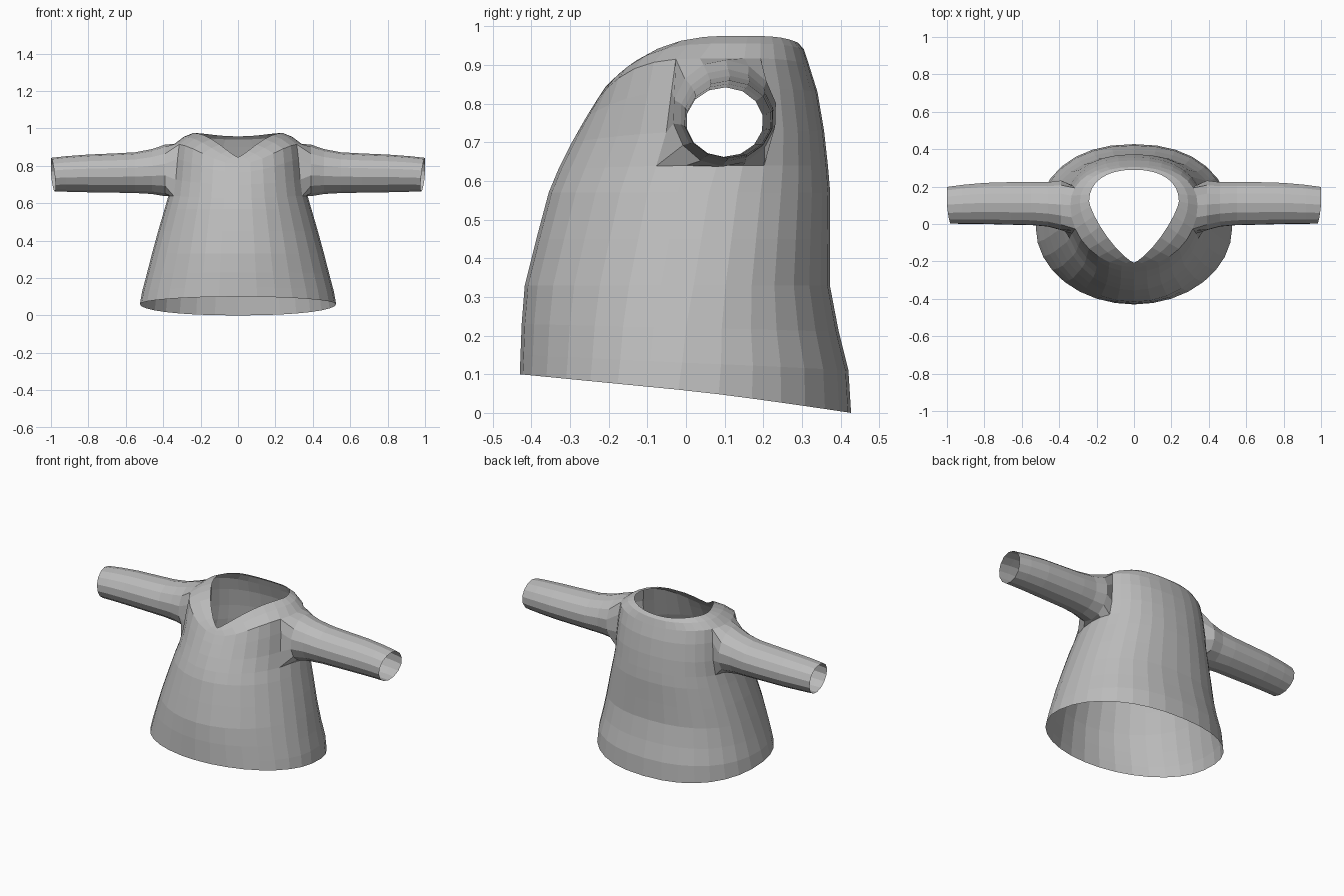
import bpy, bmesh, math

cube = bpy.data.objects.get("Cube")
if cube:
    bpy.data.objects.remove(cube, do_unlink=True)

SEGMENTS = 32
SLEEVE_ROWS = range(6, 9)      # body rows opened for the armholes

# Body rings, hem to neck:
# half width, front y, mid y, back y, front z, side z, back z, front roundness, height falloff
BODY = [
    (.525, -.43, -.02, .427, .10, .06, .0, 2.0, 1),
    (.512, -.428, -.01, .42, .15, .13, .11, 2.0, 1),
    (.488, -.425, 0, .395, .23, .22, .21, 2.0, 1),
    (.460, -.417, .02, .372, .33, .33, .33, 2.0, 1),
    (.427, -.387, .04, .372, .45, .45, .45, 2.0, 1),
    (.392, -.355, .06, .373, .57, .57, .57, 2.0, 1),
    (.372, -.330, .08, .367, .63, .64, .64, 2.0, 2),
    (.360, -.295, .10, .357, .70, .73, .73, 2.0, 2),
    (.350, -.258, .10, .340, .765, .84, .83, 2.0, 3),
    (.340, -.230, .10, .318, .81, .917, .90, 2.0, 4),
    (.290, -.217, .11, .305, .83, .955, .94, 1.65, 4),
    (.240, -.207, .12, .290, .845, .975, .957, 1.3, 4),
]

# Sleeve rings, shoulder to cuff: x, centre y, centre z, y radius, z radius
SLEEVE = [
    (.39, .10, .775, .135, .138),
    (.46, .105, .769, .121, .120),
    (.55, .11, .763, .118, .109),
    (.66, .11, .761, .116, .105),
    (.80, .11, .759, .112, .101),
    (.92, .105, .756, .106, .095),
    (1.0, .10, .752, .100, .090),
]


def power(value, exponent):
    return math.copysign(abs(value) ** exponent, value)


def body_ring(bm, half, front, mid, back, zf, zs, zb, roundness, falloff):
    ring = []
    for i in range(SEGMENTS):
        a = math.tau * i / SEGMENTS
        s, c = math.sin(a), math.cos(a)
        is_front = c > 0
        e = 2 / (roundness if is_front else 2.25)
        reach = mid - front if is_front else back - mid
        end_z = zf if is_front else zb
        z = zs + (end_z - zs) * abs(c) ** falloff
        ring.append(bm.verts.new((half * power(s, e), mid - reach * power(c, e), z)))
    return ring


def bridge(bm, lower, upper):
    n = len(lower)
    return [bm.faces.new((lower[i], lower[(i + 1) % n], upper[(i + 1) % n], upper[i]))
            for i in range(n)]


def add_sleeve(bm, opening, side):
    # Order the armhole edge around the arm axis, then loft out to the cuff
    _, cy, cz, _, _ = SLEEVE[0]
    angle = lambda v: math.atan2(v.co.z - cz, v.co.y - cy)
    ring = sorted(opening, key=angle)
    n = len(ring)
    shift = sum(angle(v) - math.tau * k / n for k, v in enumerate(ring)) / n
    for x, y, z, ry, rz in SLEEVE:
        following = []
        for k in range(n):
            a = shift + math.tau * k / n
            slant = 0.01 * (math.cos(a) + math.sin(a) - 1) if x == 1 else 0
            following.append(bm.verts.new((side * min(1, x + slant),
                                           y + ry * math.cos(a), z + rz * math.sin(a))))
        bridge(bm, ring, following)
        ring = following


# Tunic body, open at hem and neck
bm = bmesh.new()
rings = [body_ring(bm, *row) for row in BODY]
rows = [bridge(bm, a, b) for a, b in zip(rings, rings[1:])]

# Armholes and sleeves
for side, column in ((1, SEGMENTS // 4), (-1, 3 * SEGMENTS // 4)):
    hole = [rows[r][c] for r in SLEEVE_ROWS for c in range(column - 2, column + 2)]
    bmesh.ops.delete(bm, geom=hole, context='FACES')
    first, last = SLEEVE_ROWS[0], SLEEVE_ROWS[-1] + 1
    opening = [rings[r][c] for r in range(first, last + 1)
               for c in range(column - 2, column + 3)
               if r in (first, last) or abs(c - column) == 2]
    add_sleeve(bm, [v for v in opening if v.is_valid], side)

bmesh.ops.recalc_face_normals(bm, faces=bm.faces)
mesh = bpy.data.meshes.new("tunic")
bm.to_mesh(mesh)
bm.free()
tunic = bpy.data.objects.new("tunic", mesh)
bpy.context.collection.objects.link(tunic)

# Plain grey cloth
cloth = bpy.data.materials.new("grey_cloth")
cloth.use_nodes = True
colour = (0.5, 0.5, 0.5, 1)
cloth.diffuse_color = colour
cloth.node_tree.nodes["Principled BSDF"].inputs["Base Color"].default_value = colour
mesh.materials.append(cloth)
